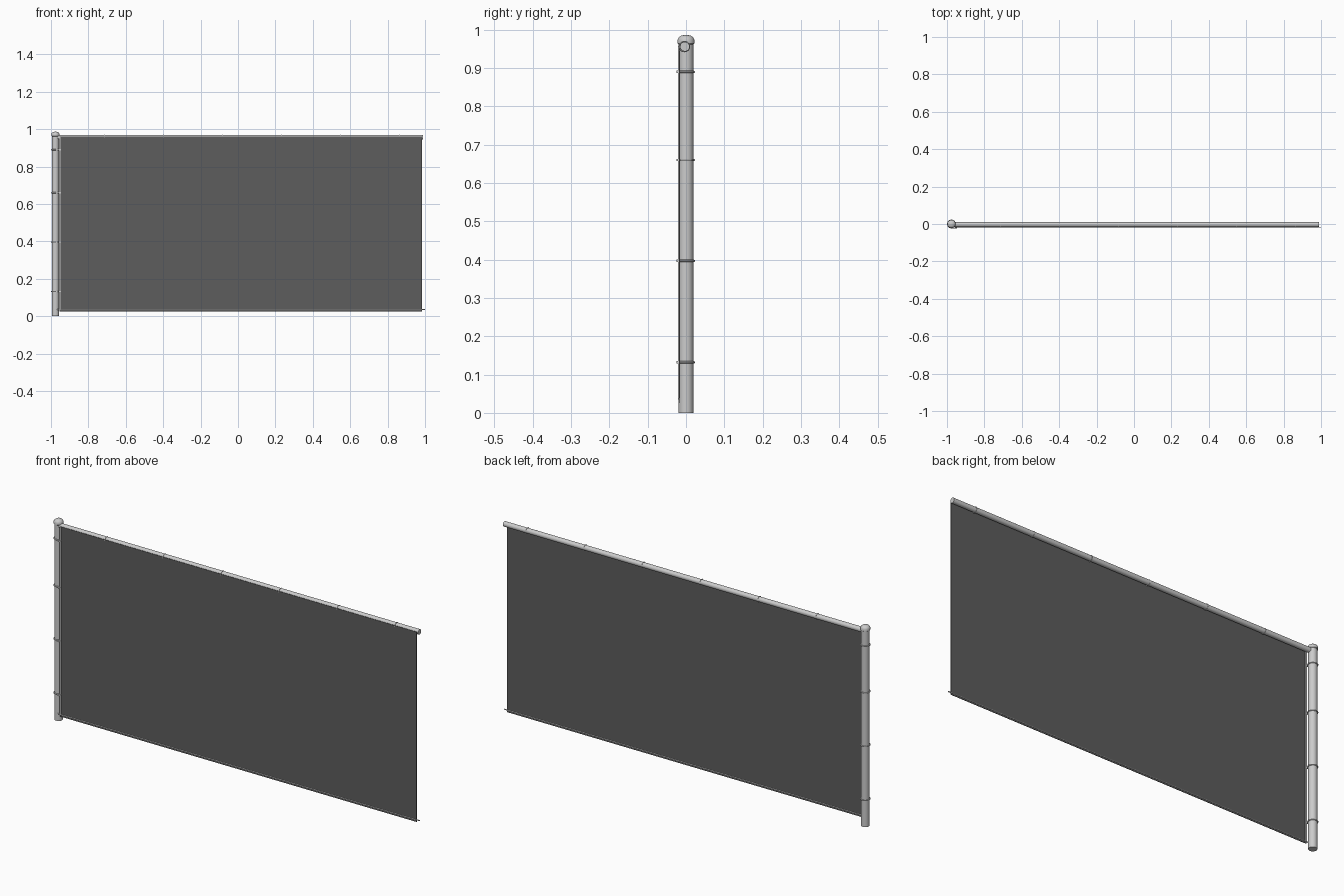
import bpy, math
from mathutils import Vector

if "Cube" in bpy.data.objects:
    bpy.data.objects.remove(bpy.data.objects["Cube"])


def material(name, v):
    m = bpy.data.materials.new(name)
    m.diffuse_color = (v, v, v, 1)
    m.use_nodes = True
    m.node_tree.nodes["Principled BSDF"].inputs["Base Color"].default_value = m.diffuse_color
    return m


METAL = material("galvanised metal", 0.6)
MESH = material("dark wire mesh", 0.11)
POST_X, RAIL_Y, RAIL_Z, MESH_Y = -0.976, -0.003, 0.956, -0.0175


def finish(name, mat, smooth=True):
    o = bpy.context.object
    o.name = name
    o.data.materials.append(mat)
    if smooth:
        bpy.ops.object.shade_smooth_by_angle()
    return o


def rod(name, a, b, r, sides=24, mat=METAL):
    a, b = Vector(a), Vector(b)
    d = b - a
    bpy.ops.mesh.primitive_cylinder_add(vertices=sides, radius=r, depth=d.length, location=(a + b) / 2,
                                        rotation=d.to_track_quat('Z', 'Y').to_euler())
    return finish(name, mat)


def box(name, lo, hi, mat=METAL):
    lo, hi = Vector(lo), Vector(hi)
    bpy.ops.mesh.primitive_cube_add(size=1, location=(lo + hi) / 2)
    bpy.context.object.scale = hi - lo
    return finish(name, mat, False)


def ring(name, loc, r, tube, rot=(0, 0, 0)):
    bpy.ops.mesh.primitive_torus_add(location=loc, rotation=rot, major_radius=r, minor_radius=tube,
                                     major_segments=32, minor_segments=8)
    return finish(name, METAL)


# post, with a lathed domed cap
rod("post", (POST_X, 0, 0), (POST_X, 0, 0.968), 0.0193, 32)
profile = [(0.0193, 0.962), (0.022, 0.964), (0.022, 0.974), (0.019, 0.980), (0.012, 0.985), (0, 0.987)]
N = 32
verts = [(POST_X + r * math.cos(2 * math.pi * i / N), r * math.sin(2 * math.pi * i / N), z)
         for r, z in profile[:-1] for i in range(N)] + [(POST_X, 0, 0.987)]
rows = len(profile) - 1
faces = [(k * N + i, k * N + (i + 1) % N, (k + 1) * N + (i + 1) % N, (k + 1) * N + i)
         for k in range(rows - 1) for i in range(N)]
faces += [((rows - 1) * N + i, (rows - 1) * N + (i + 1) % N, rows * N) for i in range(N)]
me = bpy.data.meshes.new("post_cap")
me.from_pydata(verts, [], faces)
cap = bpy.data.objects.new("post_cap", me)
bpy.context.collection.objects.link(cap)
bpy.context.view_layer.objects.active = cap
bpy.ops.object.select_all(action='DESELECT')
cap.select_set(True)
finish("post_cap", METAL)

# top rail and its cup on the post
rod("top_rail", (-0.97, RAIL_Y, RAIL_Z), (0.99, RAIL_Y, RAIL_Z), 0.0125)

# wire mesh panel
box("mesh_panel", (-0.955, MESH_Y - 0.001, 0.026), (0.985, MESH_Y + 0.001, 0.96), MESH)

# bottom tension wire and upright tension bar
rod("tension_wire", (-0.97, MESH_Y, 0.036), (1.0, MESH_Y, 0.036), 0.0025, 8)
box("tension_bar", (-0.956, MESH_Y - 0.004, 0.035), (-0.948, MESH_Y + 0.002, 0.958))

# bands clamping the bar to the post
for i, z in enumerate((0.132, 0.397, 0.66, 0.89)):
    ring(f"band_{i}", (POST_X, 0, z), 0.0205, 0.003)
    box(f"band_tab_{i}", (POST_X + 0.002, -0.0245, z - 0.003), (-0.946, -0.0165, z + 0.003))

# ties round the rail
for i in range(6):
    ring(f"tie_{i}", (-0.712 + 0.3155 * i, RAIL_Y - 0.001, RAIL_Z), 0.0132, 0.0016, (0, math.pi / 2, 0))
